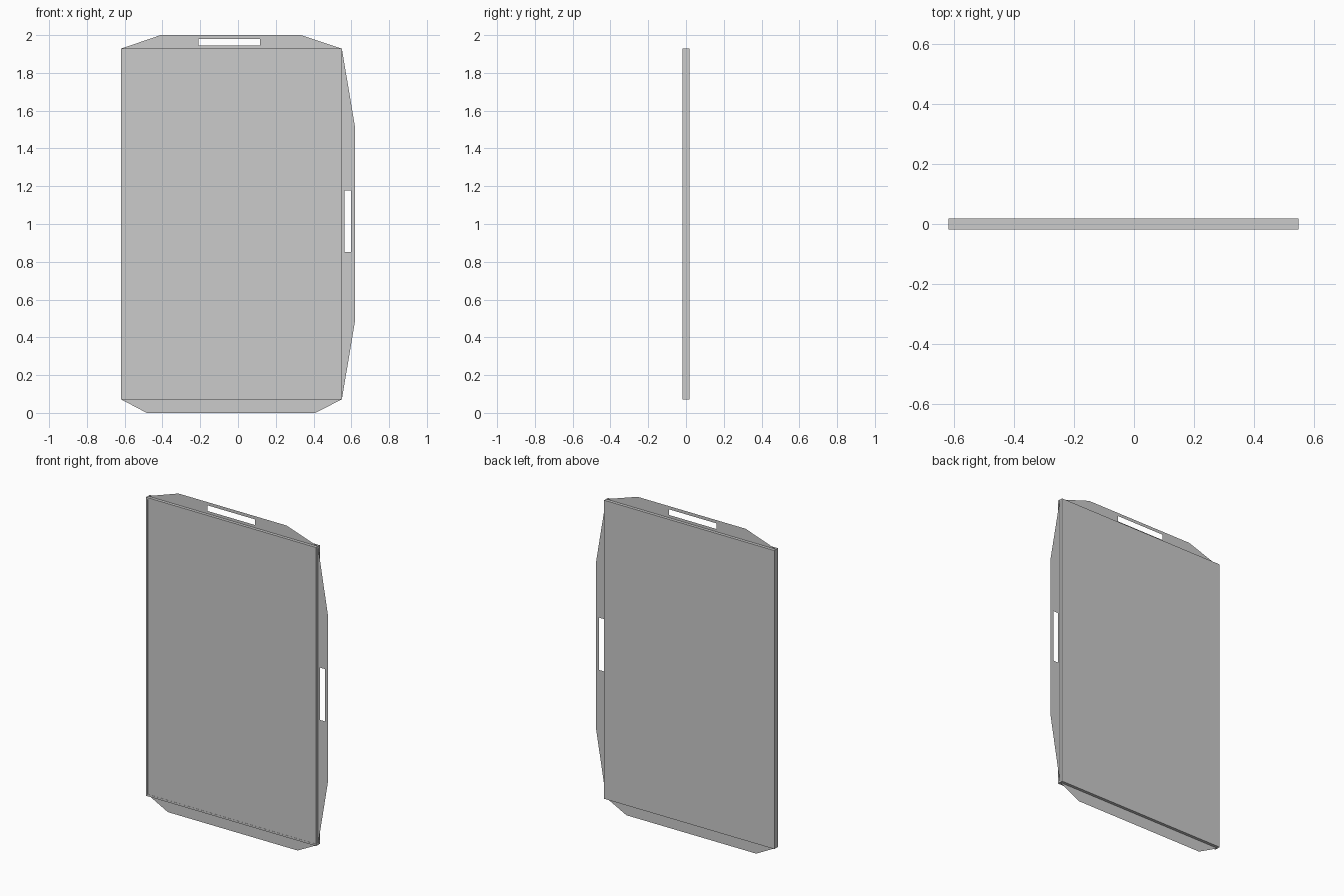
import bpy

if "Cube" in bpy.data.objects:
    bpy.data.objects.remove(bpy.data.objects["Cube"])

X0, X1 = -0.62, 0.55       # panel left / right
Z0, Z1 = 0.072, 1.928      # panel bottom / top
D = 0.0185                 # half thickness
LIP = 0.012                # width of the front edging
STEP = 0.001               # front edging relief


def mesh_object(name, verts, faces):
    me = bpy.data.meshes.new(name)
    me.from_pydata(verts, [], faces)
    me.update()
    ob = bpy.data.objects.new(name, me)
    bpy.context.collection.objects.link(ob)
    return ob


def box(name, x0, x1, y0, y1, z0, z1):
    verts = [(x, y, z) for z in (z0, z1)
             for x, y in ((x0, y0), (x1, y0), (x1, y1), (x0, y1))]
    faces = [(3, 2, 1, 0), (4, 5, 6, 7)]
    faces += [(i, (i + 1) % 4, 4 + (i + 1) % 4, 4 + i) for i in range(4)]
    return mesh_object(name, verts, faces)


def flap(name, outer, slot=None):
    """Paper-thin flap on the mid plane; corners run anticlockwise from the front."""
    pts = outer + (slot or [])
    if slot:
        faces = [(i, (i + 1) % 4, 4 + (i + 1) % 4, 4 + i) for i in range(4)]
    else:
        faces = [(0, 1, 2, 3)]
    return mesh_object(name, [(x, 0, z) for x, z in pts], faces)


def rect(x0, x1, z0, z1):
    return [(x0, z0), (x1, z0), (x1, z1), (x0, z1)]


# Thin main panel
box("panel", X0, X1, -D + STEP, D, Z0, Z1)

# Narrow edging on the front face: left, bottom and top
box("left_edging", X0, X0 + LIP, -D, -D + STEP, Z0, Z1)
for name, za in (("bottom_edging", Z0), ("top_edging", Z1 - LIP)):
    box(name, X0 + LIP, X1, -D, -D + STEP, za, za + LIP)

# Tapered flaps; the top and right ones have a hand slot
flap("top_flap",
     [(X0, Z1), (X1, Z1), (0.333, 2.0), (-0.41, 2.0)],
     rect(-0.21, 0.117, 1.945, 1.98))
flap("right_flap",
     [(X1, Z0), (0.62, 0.49), (0.62, 1.51), (X1, Z1)],
     rect(0.565, 0.598, 0.853, 1.178))
flap("bottom_flap",
     [(-0.483, 0.0), (0.41, 0.0), (X1, Z0), (X0, Z0)])
